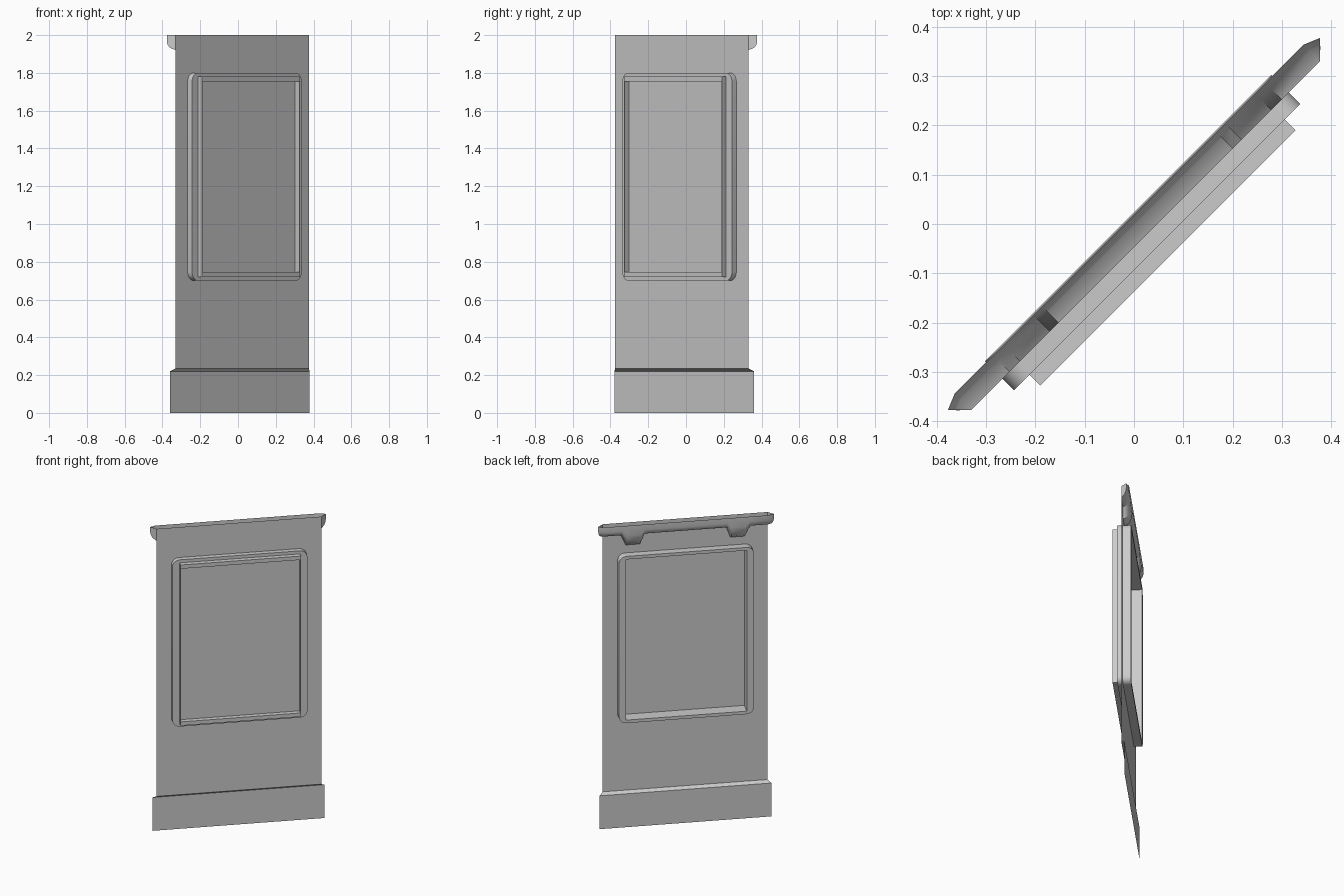
import bpy, bmesh, math

cube = bpy.data.objects.get("Cube")
if cube:
    bpy.data.objects.remove(cube)

grey = bpy.data.materials.new("plain_grey")
grey.use_nodes = True
grey.diffuse_color = (0.6, 0.6, 0.6, 1)
grey.node_tree.nodes["Principled BSDF"].inputs["Base Color"].default_value = (0.6, 0.6, 0.6, 1)

FRONT = -0.033       # local y of the panel sheet; the face looks towards -y
HALF = 0.5           # half width of the panel


def rect(half, low, high, y, radius=0.0, steps=5):
    """Rounded rectangle loop in the xz plane."""
    cz, hz = (low + high) / 2, (high - low) / 2
    loop = []
    for i, (sx, sz) in enumerate(((1, 1), (-1, 1), (-1, -1), (1, -1))):
        for k in range(steps + 1):
            a = math.pi / 2 * (i + k / steps)
            loop.append((sx * (half - radius) + radius * math.cos(a), y,
                         cz + sz * (hz - radius) + radius * math.sin(a)))
    return loop


def loft(name, loops, closed=True, cap=False, smooth=30):
    """Skin a list of loops with equal point counts."""
    bm = bmesh.new()
    rows = [[bm.verts.new(p) for p in loop] for loop in loops]
    count = len(rows[0])
    for a, b in zip(rows, rows[1:]):
        for i in range(count if closed else count - 1):
            j = (i + 1) % count
            bm.faces.new((a[i], a[j], b[j], b[i]))
    if cap:
        bm.faces.new(rows[-1])
    bmesh.ops.remove_doubles(bm, verts=bm.verts, dist=0.0002)
    bmesh.ops.recalc_face_normals(bm, faces=bm.faces)
    mesh = bpy.data.meshes.new(name)
    bm.to_mesh(mesh)
    bm.free()
    mesh.materials.append(grey)
    obj = bpy.data.objects.new(name, mesh)
    bpy.context.collection.objects.link(obj)
    obj.rotation_euler.z = math.radians(45)
    bpy.ops.object.select_all(action="DESELECT")
    obj.select_set(True)
    bpy.context.view_layer.objects.active = obj
    bpy.ops.object.shade_smooth_by_angle(angle=math.radians(smooth))
    return obj


# Panel sheet with a rounded window opening
loft("panel", [rect(HALF, 0.235, 2.0, FRONT),
               rect(0.41, 0.70, 1.80, FRONT, 0.045)])

# Window surround: raised on both sides, with a stepped box frame and a pane
RIM, BOX, BACK = -0.066, -0.097, 0.017
loft("window_frame", [
    rect(0.366, 0.72, 1.78, RIM),
    rect(0.366, 0.72, 1.78, BACK),
    rect(0.41, 0.70, 1.80, BACK, 0.045),
    rect(0.41, 0.70, 1.80, RIM, 0.045),
    rect(0.366, 0.72, 1.78, RIM),
    rect(0.366, 0.72, 1.78, BOX),
    rect(0.362, 0.745, 1.755, BOX),
    rect(0.362, 0.745, 1.755, RIM)])
loft("window_pane", [rect(0.366, 0.72, 1.78, RIM),
                     rect(0.36, 0.75, 1.75, RIM)], cap=True)

# Skirt: steps back and outwards below the panel
loft("base_skirt", [[(-w, y, z), (w, y, z)] for w, y, z in (
    (HALF, FRONT, 0.235), (0.522, -0.012, 0.22), (0.522, -0.012, 0.0))], closed=False)

# Top gutter behind the panel, dipping into two tapered hook pockets
half_plan = [(HALF, FRONT, 1), (0.533, 0.0, 1), (HALF, 0.014, 1), (0.39, 0.014, 1),
             (0.36, 0.014, 1.85), (0.275, 0.014, 1.85), (0.25, 0.014, 1)]
plan = half_plan + [(-x, y, k) for x, y, k in reversed(half_plan)]
gutter = []
for t, drop in ((1, 0.0), (1, 0.035), (0.9, 0.052), (0.65, 0.067), (0, 0.08)):
    loop = []
    for x, y, k in plan:
        edge = max(-HALF, min(HALF, x))
        loop.append((edge + (x - edge) * t, FRONT + (y - FRONT) * t, 2 - drop * k))
    gutter.append(loop)
loft("top_gutter", gutter, closed=False, smooth=40)
